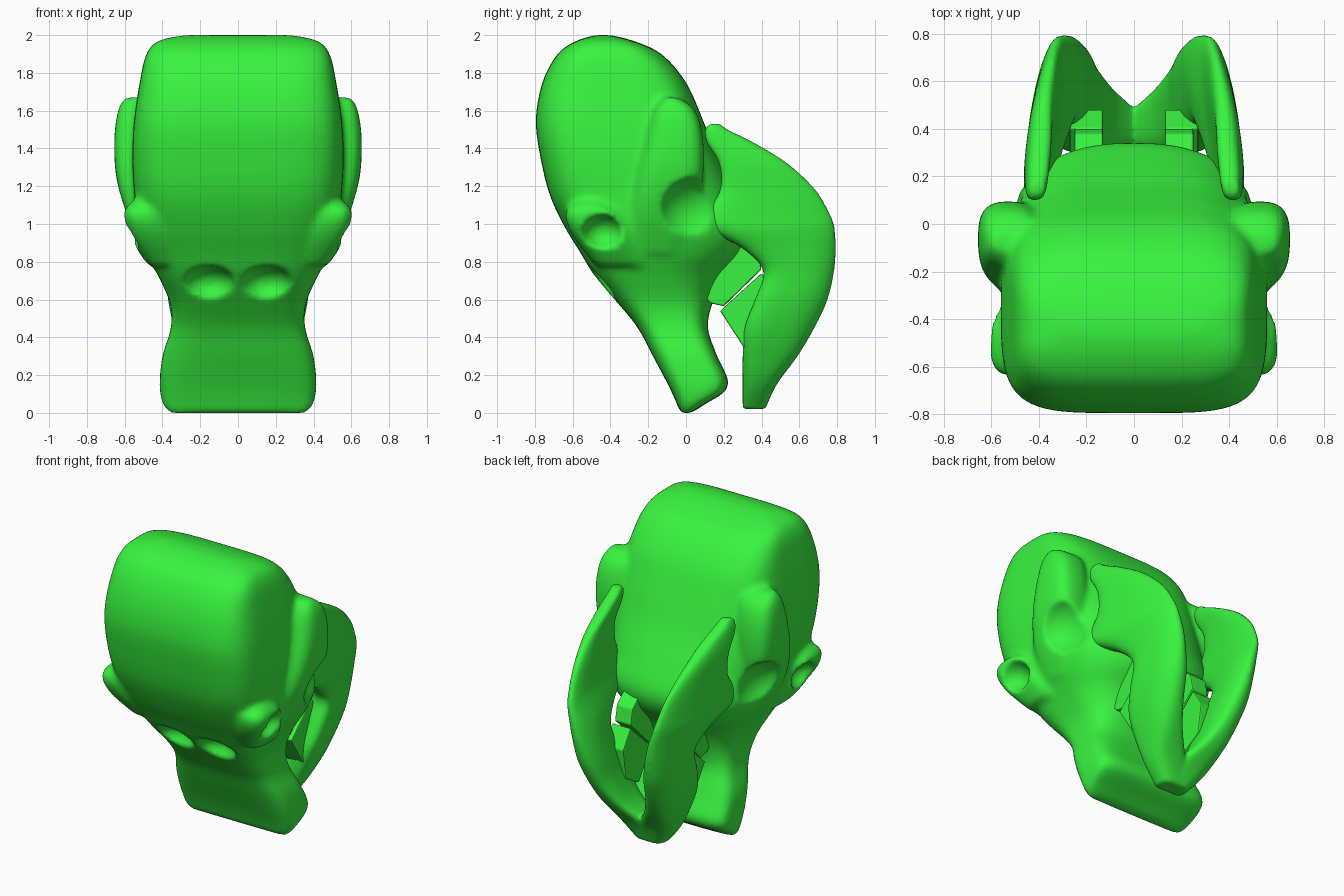
import bpy, bmesh, math
from mathutils import Matrix, Vector

if "Cube" in bpy.data.objects:
    bpy.data.objects.remove(bpy.data.objects["Cube"])

mat = bpy.data.materials.new("green")
mat.diffuse_color = (0.04, 0.9, 0.05, 1)
mat.use_nodes = True
mat.node_tree.nodes["Principled BSDF"].inputs["Base Color"].default_value = mat.diffuse_color


def curve(rows, steps=4):
    """Catmull-Rom interpolation through a list of section rows."""
    out = []
    for i in range(len(rows) - 1):
        p = [rows[max(0, min(len(rows) - 1, i + k))] for k in (-1, 0, 1, 2)]
        for s in range(steps):
            t = s / steps
            out.append([0.5 * (2 * b + (c - a) * t + (2 * a - 5 * b + 4 * c - d) * t * t
                               + (3 * b - a - 3 * c + d) * t ** 3) for a, b, c, d in zip(*p)])
    return out + [list(rows[-1])]


def loft(bm, rows, flip=1, skew=0.0, n=48):
    """Rounded sections stacked in z: (z, y front, y back, x in, x out, front power, back power)."""
    rings = []
    for z, yf, yb, x0, x1, pf, pb in curve(rows):
        cy, ry, cx, rx = (yf + yb) / 2, (yb - yf) / 2, (x0 + x1) / 2, (x1 - x0) / 2
        ring = []
        for k in range(n):
            a = 2 * math.pi * k / n
            c, s = math.cos(a), math.sin(a)
            p = pf if s < 0 else pb
            x = cx + rx * math.copysign(abs(c) ** (2 / p), c)
            y = cy + ry * math.copysign(abs(s) ** (2 / p), s)
            ring.append(bm.verts.new((flip * (x - skew * (y - 0.35)), y, z)))
        rings.append(ring)
    for r, q in zip(rings, rings[1:]):
        for k in range(n):
            bm.faces.new((r[k], r[(k + 1) % n], q[(k + 1) % n], q[k]))
    bm.faces.new(rings[0])
    bm.faces.new(rings[-1])


def finish(name, bm):
    bmesh.ops.recalc_face_normals(bm, faces=bm.faces)
    me = bpy.data.meshes.new(name)
    bm.to_mesh(me)
    bm.free()
    me.materials.append(mat)
    ob = bpy.data.objects.new(name, me)
    bpy.context.collection.objects.link(ob)
    return ob


def remesh(ob, size):
    m = ob.modifiers.new("blend", 'REMESH')
    m.mode, m.voxel_size, m.use_smooth_shade = 'VOXEL', size, True


def soften(ob, n):
    m = ob.modifiers.new("soften", 'SMOOTH')
    m.factor, m.iterations = 0.5, n


# Skull: cranium tapering into the slanted muzzle
bm = bmesh.new()
core = [(0.0, -0.03, 0.03, .36, 3, 3), (0.04, -.045, 0.09, .395, 4, 4), (0.14, -.09, .225, .415, 5, 5),
        (0.3, -.175, .165, .40, 4, 5), (0.45, -.255, .115, .355, 4, 4), (0.58, -.36, .14, .36, 4, 3),
        (0.72, -.48, .2, .42, 4, 2.6), (0.85, -.56, .31, .49, 4, 2.5), (0.98, -.64, .34, .54, 4, 2.5),
        (1.15, -.72, .27, .55, 4.5, 2.6), (1.35, -.77, .17, .56, 4.5, 3), (1.55, -.795, .09, .55, 4.5, 3.5),
        (1.75, -.76, 0, .52, 4.5, 4), (1.9, -.68, -.13, .485, 4.5, 4), (1.97, -.58, -.28, .42, 4, 4),
        (2.0, -.48, -.4, .28, 3, 3)]
loft(bm, [(z, f, b, -w, w, p, q) for z, f, b, w, p, q in core], n=72)
# Side flanges and eye-socket rims
flange = [(1.67, -.12, -.04, .4, .60, 3, 3), (1.6, -.17, .05, .4, .635, 3, 3), (1.45, -.21, .09, .4, .655, 3, 3),
          (1.25, -.26, .09, .4, .645, 3, 3), (1.05, -.30, .05, .35, .59, 3, 3), (0.85, -.28, 0, .3, .50, 3, 3)]
rim = [(1.12, -.58, -.45, .4, .56, 3, 3), (1.06, -.64, -.36, .4, .605, 3, 3), (0.94, -.60, -.3, .35, .58, 3, 3),
       (0.78, -.48, -.2, .3, .475, 3, 3)]
for s in (1, -1):
    loft(bm, flange, s)
    loft(bm, rim, s)
skull = finish("skull", bm)

# Hollows: eye sockets, side fossae, double nasal opening
bm = bmesh.new()
for s in (1, -1):
    for c, r in (((.61, -.44, .95), (.13, .115, .1)), ((.67, .09, 1.06), (.2, .24, .2)),
                 ((.155, -.51, .675), (.145, .16, .105))):
        bmesh.ops.create_uvsphere(bm, u_segments=32, v_segments=20, radius=1,
                                  matrix=Matrix.Translation((c[0] * s, c[1], c[2])) @ Matrix.Diagonal((*r, 1)))
cutter = finish("hollow_cutter", bm)
cutter.hide_render = True
cutter.hide_viewport = True
remesh(skull, 0.018)
m = skull.modifiers.new("hollows", 'BOOLEAN')
m.operation, m.object, m.solver = 'DIFFERENCE', cutter, 'EXACT'
remesh(skull, 0.016)
soften(skull, 6)

# Lower jaw: two curved branches meeting at the chin
jaw = [(0.02, .30, .42, -.05, .10, 3, 3), (0.15, .30, .48, -.04, .21, 3, 3), (0.3, .30, .59, .09, .29, 3, 3),
       (0.45, .31, .68, .16, .35, 3, 2.4), (0.6, .365, .75, .20, .39, 3, 2.2), (0.75, .41, .785, .24, .41, 3, 2),
       (0.87, .30, .795, .27, .43, 3, 2), (0.97, .12, .79, .30, .45, 3, 2), (1.04, .10, .77, .32, .45, 3, 2),
       (1.18, .18, .69, .34, .45, 3, 2), (1.32, .175, .54, .35, .45, 3, 2.4), (1.43, .11, .36, .34, .435, 3, 3),
       (1.5, .10, .22, .34, .42, 3, 3), (1.53, .13, .18, .35, .41, 3, 3)]
bm = bmesh.new()
for s in (1, -1):
    loft(bm, jaw, s, skew=0.14)
lower_jaw = finish("lower_jaw", bm)
remesh(lower_jaw, 0.014)
soften(lower_jaw, 4)


# Teeth: flat-sided blocks on both sides
def tooth(name, prof, x0, x1):
    bm = bmesh.new()
    for s in (1, -1):
        f = bm.faces.new([bm.verts.new((s * x0, y, z)) for y, z in prof])
        g = bmesh.ops.extrude_face_region(bm, geom=[f])
        bmesh.ops.translate(bm, vec=Vector((s * (x1 - x0), 0, 0)),
                            verts=[v for v in g["geom"] if isinstance(v, bmesh.types.BMVert)])
    ob = finish(name, bm)
    b = ob.modifiers.new("edges", 'BEVEL')
    b.width, b.segments = 0.008, 2


tooth("upper_teeth", [(.05, .66), (.13, .58), (.2, .565), (.4, .76), (.38, .86), (.28, .95), (.1, .85)], .13, .25)
tooth("lower_teeth", [(.18, .54), (.4, .74), (.48, .62), (.45, .42), (.31, .34)], .13, .27)
